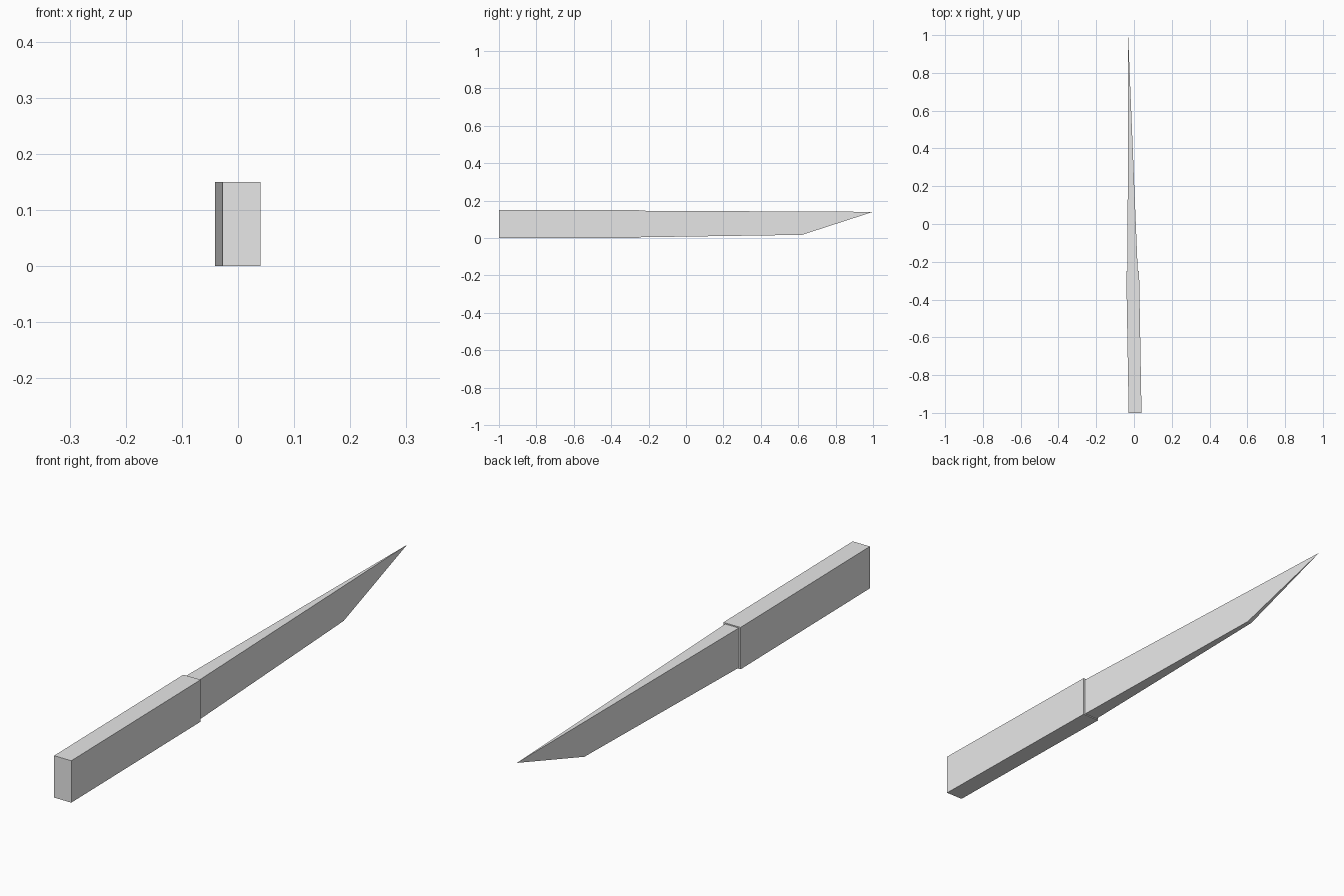
import bpy
import bmesh

cube = bpy.data.objects.get("Cube")
if cube:
    bpy.data.objects.remove(cube, do_unlink=True)

grey = bpy.data.materials.new("light grey")
grey.use_nodes = True
colour = (0.8, 0.8, 0.8, 1)
grey.diffuse_color = colour
grey.node_tree.nodes["Principled BSDF"].inputs["Base Color"].default_value = colour


def plan_x(y, start, end):
    """Interpolate x along a straight edge given as (y, x) ends."""
    t = (y - start[0]) / (end[0] - start[0])
    return start[1] + t * (end[1] - start[1])


def slab(name, profile, right_edge, left_edge):
    """Flat-sided solid: a (y, z) side profile between two straight plan edges."""
    bm = bmesh.new()
    sides = [[bm.verts.new((plan_x(y, *edge), y, z)) for y, z in profile]
             for edge in (right_edge, left_edge)]
    right, left = sides
    bm.faces.new(right)
    bm.faces.new(left[::-1])
    for i in range(len(profile)):
        j = (i + 1) % len(profile)
        bm.faces.new((right[i], left[i], left[j], right[j]))
    bmesh.ops.remove_doubles(bm, verts=bm.verts, dist=1e-5)
    bmesh.ops.recalc_face_normals(bm, faces=bm.faces)
    mesh = bpy.data.meshes.new(name)
    bm.to_mesh(mesh)
    bm.free()
    mesh.materials.append(grey)
    obj = bpy.data.objects.new(name, mesh)
    bpy.context.collection.objects.link(obj)
    return obj


BACK, JOINT, TIP = -1.0, -0.25, 1.0

# Rectangular handle, turned slightly in plan
slab("handle",
     [(BACK, 0), (JOINT, 0), (JOINT, 0.15), (BACK, 0.15)],
     ((BACK, -0.028), (JOINT, -0.041)),
     ((BACK, 0.04), (JOINT, 0.027)))

# Wedge blade narrowing to a point, with a slanted lower end
slab("blade",
     [(JOINT, 0.004), (0.62, 0.017), (TIP, 0.14), (JOINT, 0.146)],
     ((JOINT, -0.034), (TIP, -0.031)),
     ((JOINT, 0.02), (TIP, -0.031)))
